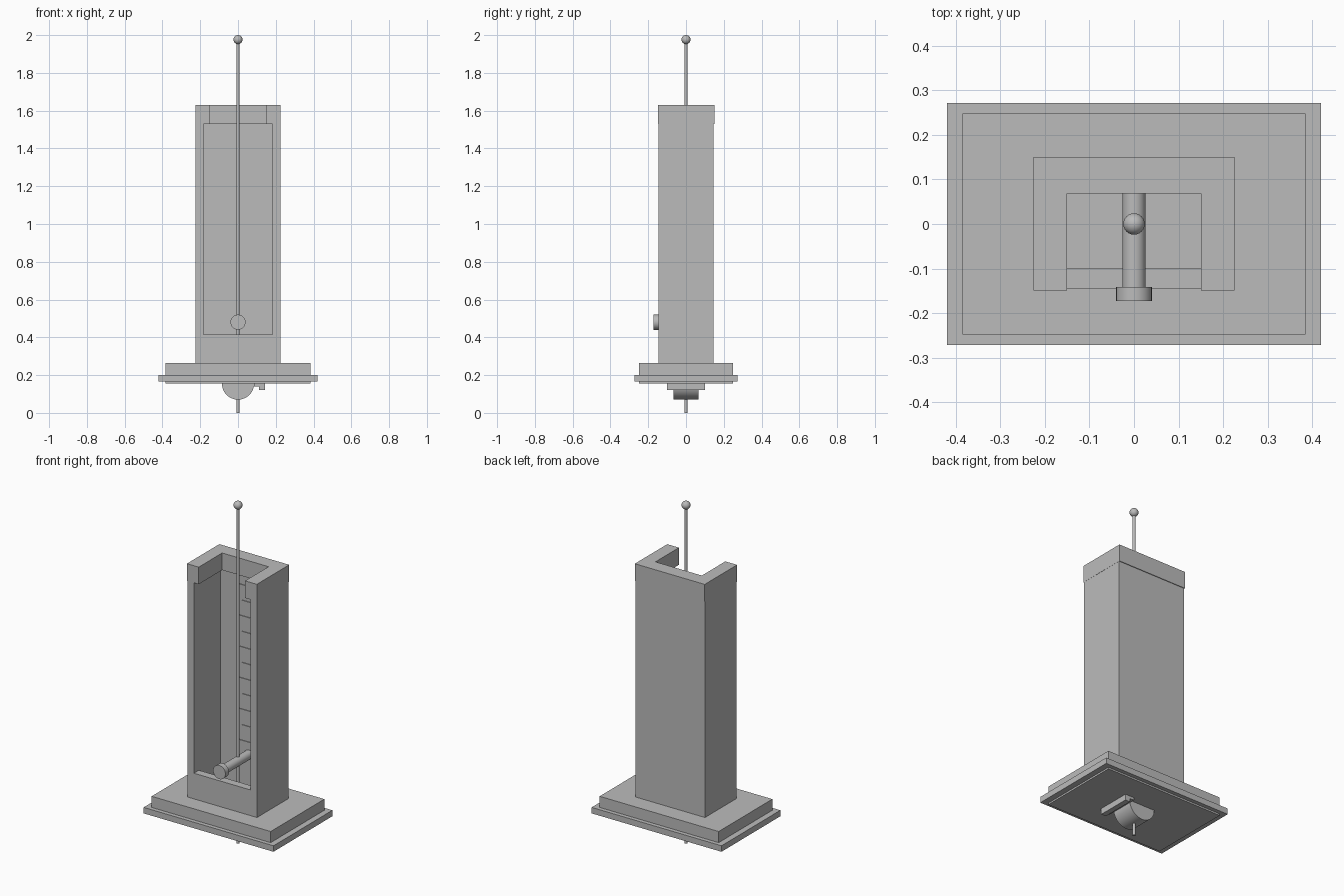
import bpy, bmesh, math
from mathutils import Vector

if "Cube" in bpy.data.objects:
    bpy.data.objects.remove(bpy.data.objects["Cube"])

grey = bpy.data.materials.new("plain_grey")
grey.diffuse_color = (0.5, 0.5, 0.5, 1)
grey.use_nodes = True
grey.node_tree.nodes["Principled BSDF"].inputs["Base Color"].default_value = grey.diffuse_color


def finish(name, bm, smooth=False):
    bmesh.ops.recalc_face_normals(bm, faces=bm.faces)
    me = bpy.data.meshes.new(name)
    bm.to_mesh(me)
    bm.free()
    me.materials.append(grey)
    ob = bpy.data.objects.new(name, me)
    bpy.context.collection.objects.link(ob)
    if smooth:
        bpy.ops.object.select_all(action='DESELECT')
        ob.select_set(True)
        bpy.context.view_layer.objects.active = ob
        bpy.ops.object.shade_smooth_by_angle(angle=math.radians(35))
    return ob


def box(name, x, y, z):
    """Box from (min, max) pairs."""
    bm = bmesh.new()
    bmesh.ops.create_cube(bm, size=1)
    for v in bm.verts:
        v.co = Vector([(p[0] + p[1]) / 2 + c * (p[1] - p[0])
                       for c, p in zip(v.co, (x, y, z))])
    return finish(name, bm)


def prism(name, pts, axis, lo, hi, smooth=False):
    """Extrude an outline along y or z."""
    bm = bmesh.new()
    if axis == 'z':
        verts = [bm.verts.new((a, b, lo)) for a, b in pts]
        step = (0, 0, hi - lo)
    else:
        verts = [bm.verts.new((a, lo, b)) for a, b in pts]
        step = (0, hi - lo, 0)
    face = bm.faces.new(verts)
    ext = bmesh.ops.extrude_face_region(bm, geom=[face], use_keep_orig=True)
    bmesh.ops.translate(bm, vec=step, verts=[g for g in ext["geom"]
                                             if isinstance(g, bmesh.types.BMVert)])
    return finish(name, bm, smooth)


def arc(r, cx, cy, a0, a1, n):
    return [(cx + r * math.cos(math.radians(a0 + (a1 - a0) * i / n)),
             cy + r * math.sin(math.radians(a0 + (a1 - a0) * i / n))) for i in range(n + 1)]


# stepped base
box("base_block", (-.385, .385), (-.248, .248), (.155, .265))
box("base_rim", (-.42, .42), (-.272, .272), (.165, .2))

# hollow case: U-shaped walls and a low front panel
W, D, IX, IY = .225, .146, .183, .1
prism("case_walls", [(-W, -D), (-W, D), (W, D), (W, -D), (IX, -D),
                     (IX, IY), (-IX, IY), (-IX, -D)], 'z', .265, 1.53)
box("front_panel", (-IX, IX), (-D, -.1), (.265, .415))

# U-shaped cap, open at the front
prism("case_cap", [(-.226, -.149), (-.226, .15), (.226, .15), (.226, -.149),
                   (.15, -.149), (.15, .068), (-.15, .068), (-.15, -.149)], 'z', 1.53, 1.63)

# scale marks on the inner back wall
for i in range(11):
    w = .06 if i % 2 == 0 else .042
    z = .55 + .091 * i
    box("scale_mark", (-w, w), (IY - .004, IY + .001), (z - .003, z + .003))

# centre rod with ball tip
prism("centre_rod", arc(.008, 0, 0, 0, 345, 23), 'z', 0, 1.965, True)
bm = bmesh.new()
bmesh.ops.create_uvsphere(bm, u_segments=24, v_segments=16, radius=.024)
bmesh.ops.translate(bm, vec=(0, 0, 1.976), verts=bm.verts)
finish("rod_ball", bm, True)

# knob and its shaft
prism("knob_shaft", arc(.026, 0, .48, 0, 348.75, 31), 'y', -.145, IY, True)
prism("knob", arc(.04, 0, .48, 0, 348.75, 31), 'y', -.173, -.141, True)

# half drum and stepped bracket under the base
prism("under_drum", arc(.085, 0, .155, 180, 360, 24), 'y', -.066, .066, True)
prism("under_bracket", [(.085, .156), (.085, .14), (.112, .14), (.112, .12),
                        (.143, .12), (.143, .156)], 'y', -.1, .1)
